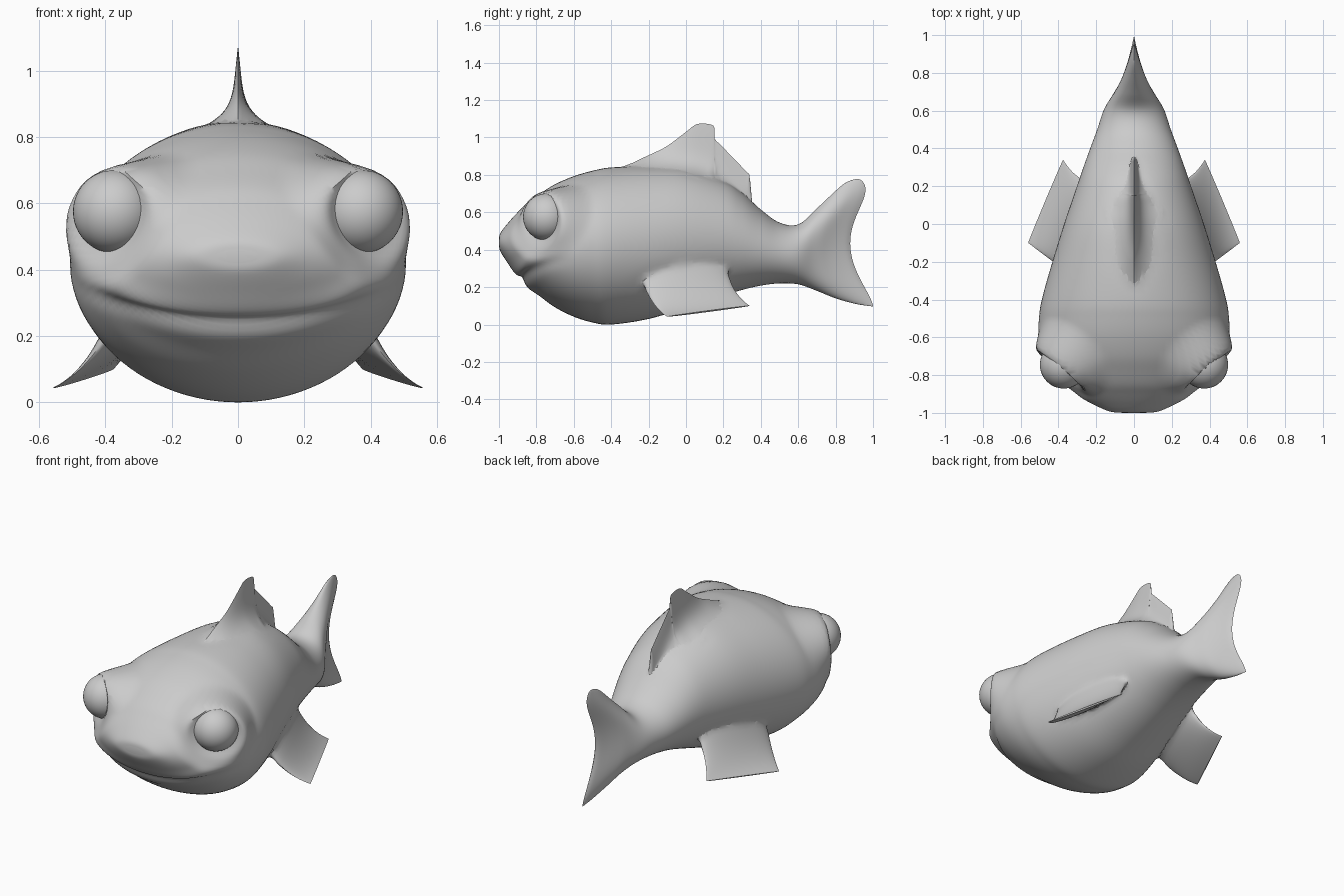
import bpy, bmesh, math
from mathutils import Vector

if "Cube" in bpy.data.objects:
    bpy.data.objects.remove(bpy.data.objects["Cube"])

grey = bpy.data.materials.new("plain grey")
grey.diffuse_color = (0.6, 0.6, 0.6, 1)
grey.use_nodes = True
grey.node_tree.nodes["Principled BSDF"].inputs["Base Color"].default_value = grey.diffuse_color


def smooth_rows(rows, steps):
    """Catmull-Rom interpolation through rows of numbers."""
    rows = [Vector(r) for r in rows]
    out = []
    for i in range(len(rows) - 1):
        p0, p1 = rows[max(i - 1, 0)], rows[i]
        p2, p3 = rows[i + 1], rows[min(i + 2, len(rows) - 1)]
        for s in range(steps):
            t = s / steps
            out.append(0.5 * (2 * p1 + (p2 - p0) * t + (2 * p0 - 5 * p1 + 4 * p2 - p3) * t ** 2
                              + (3 * p1 - p0 - 3 * p2 + p3) * t ** 3))
    return out + [rows[-1]]


def loft(name, rings, first=True, last=True, angle=50):
    """Skin closed rings of points into one smooth object, with optional end caps."""
    bm = bmesh.new()
    vs = [[bm.verts.new(p) for p in r] for r in rings]
    n = len(vs[0])
    for a, b in zip(vs, vs[1:]):
        for i in range(n):
            bm.faces.new((a[i], a[(i + 1) % n], b[(i + 1) % n], b[i]))
    if first:
        bm.faces.new(vs[0][::-1])
    if last:
        bm.faces.new(vs[-1])
    bmesh.ops.remove_doubles(bm, verts=bm.verts, dist=1e-5)
    bmesh.ops.recalc_face_normals(bm, faces=bm.faces)
    me = bpy.data.meshes.new(name)
    bm.to_mesh(me)
    bm.free()
    ob = bpy.data.objects.new(name, me)
    bpy.context.collection.objects.link(ob)
    ob.data.materials.append(grey)
    shade(ob, angle)
    return ob


def shade(ob, angle=50):
    bpy.ops.object.select_all(action='DESELECT')
    ob.select_set(True)
    bpy.context.view_layer.objects.active = ob
    bpy.ops.object.shade_smooth_by_angle(angle=math.radians(angle))


def ease(x):
    x = max(0, min(1, x))
    return x * x * (3 - 2 * x)


# Body and tail: stations of y, bottom z, top z, half width
stations = [
    (-1.0, .425, .455, .05), (-.992, .39, .49, .13), (-.95, .325, .545, .225),
    (-.90, .265, .60, .315), (-.85, .20, .65, .385), (-.78, .15, .70, .44),
    (-.70, .092, .75, .48), (-.60, .042, .793, .505), (-.5, .011, .822, .503),
    (-.4, 0, .84, .488), (-.2, .03, .848, .432), (0, .09, .835, .37),
    (.2, .155, .77, .302), (.3, .185, .705, .268), (.4, .208, .615, .232),
    (.5, .22, .545, .195), (.6, .215, .535, .162), (.7, .18, .61, .118),
    (.8, .14, .685, .082), (.9, .112, .755, .046), (.97, .1, .778, .018), (1.0, .097, .77, 0)]
EYE = Vector((.372, -.745, .575))
FACING = Vector((.64, -.77, .05)).normalized()
N = 96
rings = []
for y, zb, zt, hw in smooth_rows(stations, 6):
    mid, half = (zb + zt) / 2, (zt - zb) / 2
    fork = ease((y - .58) / .42)
    ring = []
    for i in range(N):
        a = math.tau * i / N
        c, s = math.cos(a), math.sin(a)
        # the tail edge is notched between its lobes, with a swept upper tip
        back = .122 * (1 - s * s) ** 1.5 + .06 * max(s, 0) ** 6
        p = Vector((hw * c, y - fork * back, mid + half * s))
        # mouth crease and the fuller upper lip above it
        if y < -.55:
            out = Vector((c / hw, -.8, s / half)).normalized()
            fade = max(0, 1 - (abs(p.x) / .5) ** 4)
            m = p.z - (.235 + .55 * abs(p.x) ** 2.2)
            p -= out * fade * (.018 * math.exp(-(m / .022) ** 2)
                               - .008 * math.exp(-((m - .05) / .03) ** 2))
        # flattened eye socket with a slightly raised rim
        sx = -1 if p.x < 0 else 1
        q = Vector((abs(p.x), p.y, p.z))
        d = (q - EYE).length
        q += FACING * (.022 - FACING.dot(q - EYE)) * ease((.26 - d) / .12)
        q += Vector((.8, -.6, 0)) * .014 * math.exp(-((d - .17) / .035) ** 2)
        ring.append(Vector((sx * q.x, q.y, q.z)))
    rings.append(ring)
body = loft("body", rings, last=False)

# Dorsal fin: base y, base z, edge y, edge z, flaring where it meets the back
dorsal = [
    (-.38, .80, -.38, .825), (-.2, .81, -.2, .905), (-.1, .81, -.1, .955),
    (0, .80, 0, 1.03), (.06, .785, .06, 1.072), (.125, .76, .13, 1.07),
    (.15, .745, .152, 1.05), (.17, .735, .149, 1.0), (.22, .705, .2, .945),
    (.30, .65, .32, .82), (.33, .63, .34, .79), (.36, .60, .355, .64)]
cols = []
M = 16
for yb, zb, yt, zt in [tuple(v) for v in smooth_rows(dorsal, 4)]:
    side = []
    flare = .14 * ease((yb + .38) / .15) * ease((.37 - yb) / .25)
    for k in range(M + 1):
        s = k / M
        w = (flare * math.exp(-s * (zt - zb) / .05) + .012) * (1 - s ** 3)
        side.append(Vector((w, yb + (yt - yb) * s, zb + s * (zt - zb))))
    cols.append(side + [Vector((-p.x, p.y, p.z)) for p in side[-2::-1]])
fins = [loft("dorsal_fin", cols)]


# Pectoral fins: curved front and rear edges, thick root, thin tip
def bezier(a, b, c, t):
    return Vector(a) * (1 - t) ** 2 + Vector(b) * 2 * t * (1 - t) + Vector(c) * t * t


for name, sx in (("left_pectoral_fin", 1), ("right_pectoral_fin", -1)):
    rings = []
    for k in range(17):
        t = k / 16
        front = bezier((.33, -.27, .33), (.43, -.20, .10), (.56, -.10, .042), t)
        rear = bezier((.18, .23, .38), (.29, .20, .20), (.375, .34, .10), t)
        normal = Vector((.62, .2, .75)).normalized()
        th = .085 * (1 - t) ** 1.5 + .005
        ring = []
        for i in range(40):
            a = math.tau * i / 40
            p = front.lerp(rear, (1 - math.cos(a)) / 2) + normal * th * math.sin(a)
            ring.append(Vector((sx * p.x, p.y, p.z)))
        rings.append(ring)
    fins.append(loft(name, rings))

# Fuse the fins with the body into one skin
for fin in fins:
    mod = body.modifiers.new("fuse", 'BOOLEAN')
    mod.operation = 'UNION'
    mod.solver = 'EXACT'
    mod.object = fin
    bpy.context.view_layer.objects.active = body
    bpy.ops.object.modifier_apply(modifier=mod.name)
    bpy.data.objects.remove(fin)

# Soften the seams around the fin roots
bm = bmesh.new()
bm.from_mesh(body.data)
seam = {v for e in bm.edges if len(e.link_faces) == 2 and -.4 < e.verts[0].co.y < .4
        and not e.is_convex and e.calc_face_angle(0) > .25 for v in e.verts}
for _ in range(2):
    seam |= {e.other_vert(v) for v in seam for e in v.link_edges}
seam = [v for v in seam if -.4 < v.co.y < .4 and (.1 < v.co.z < .4 or .66 < v.co.z < .88)]
for _ in range(6):
    bmesh.ops.smooth_vert(bm, verts=seam, factor=.5, use_axis_x=True, use_axis_y=True, use_axis_z=True)
bm.to_mesh(body.data)
bm.free()
shade(body, 60)

# Eyes
for name, sx in (("left_eye", 1), ("right_eye", -1)):
    bpy.ops.mesh.primitive_uv_sphere_add(segments=48, ring_count=24, radius=.126,
                                         location=(sx * EYE.x, EYE.y, EYE.z))
    eye = bpy.context.object
    eye.name = name
    eye.data.materials.append(grey)
    shade(eye, 60)
